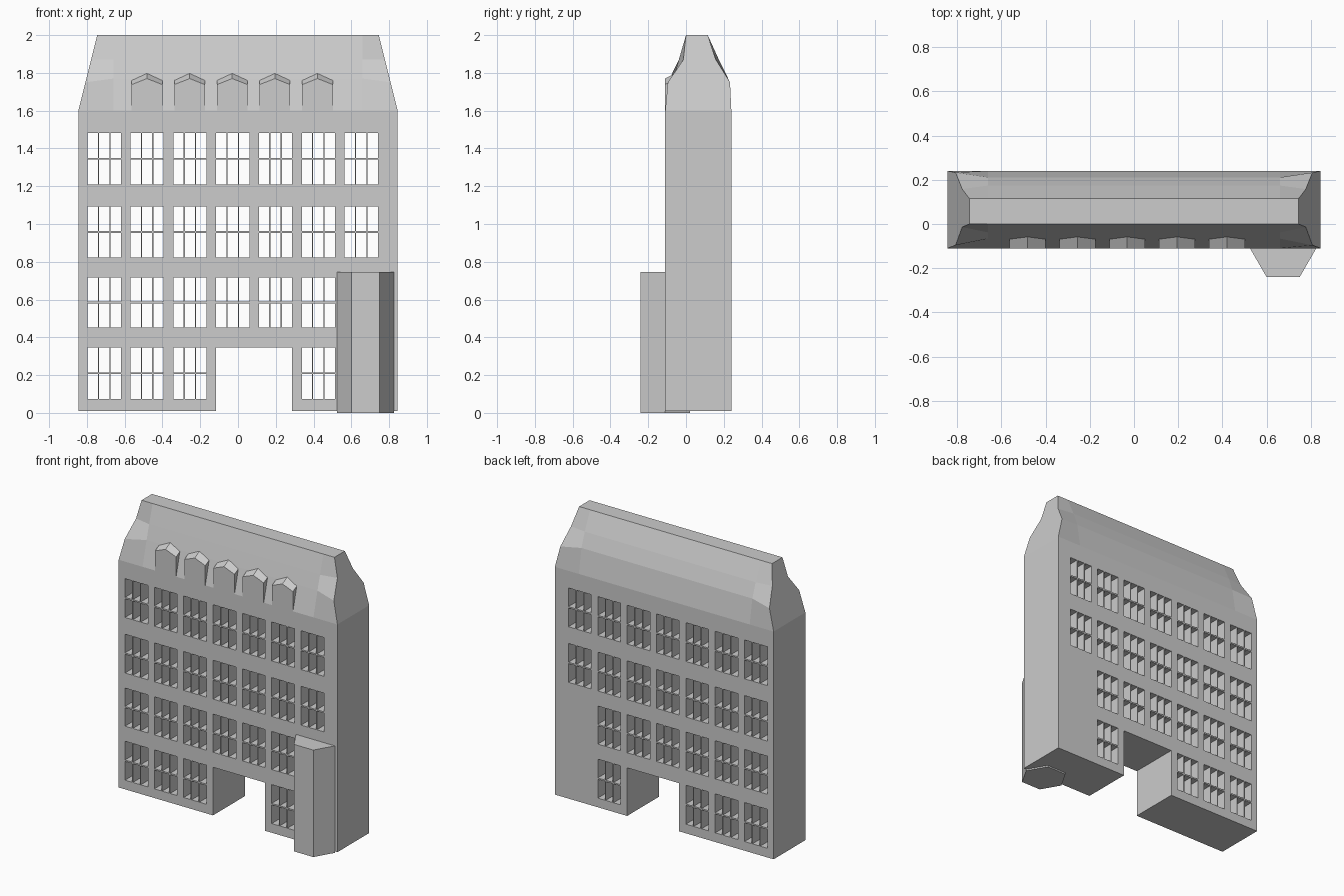
import bpy, bmesh, math

if "Cube" in bpy.data.objects:
    bpy.data.objects.remove(bpy.data.objects["Cube"])

stone = bpy.data.materials.new("light_grey_stone")
stone.diffuse_color = (0.604, 0.604, 0.604, 1)
stone.use_nodes = True
stone.node_tree.nodes["Principled BSDF"].inputs["Base Color"].default_value = stone.diffuse_color

FRONT, BACK = -0.11, 0.24
HALF, BASE, EAVE, TOP = 0.845, 0.01, 1.6, 2.0
PITCH = 0.2267


def finish(name, bm):
    bmesh.ops.recalc_face_normals(bm, faces=bm.faces)
    me = bpy.data.meshes.new(name)
    bm.to_mesh(me)
    bm.free()
    me.materials.append(stone)
    ob = bpy.data.objects.new(name, me)
    bpy.context.scene.collection.objects.link(ob)
    return ob


def loft(name, rings):
    """Join matching rings of points and cap both ends."""
    bm = bmesh.new()
    rows = [[bm.verts.new(p) for p in r] for r in rings]
    n = len(rows[0])
    for a, b in zip(rows, rows[1:]):
        for i in range(n):
            j = (i + 1) % n
            bm.faces.new((a[i], a[j], b[j], b[i]))
    bm.faces.new(rows[0])
    bm.faces.new(rows[-1])
    return finish(name, bm)


# Wall block: a grid of cells with window panes and passage left open
xs, zs = [-HALF, HALF], [BASE, EAVE]
pane_x, pane_z = {}, {}          # line position -> window column / row
for c in range(7):
    for p in range(3):
        x = -0.796 + c * PITCH + p * 0.0607
        pane_x[round(x, 4)] = c
        xs += [x, x + 0.0545]
for r, (lo, hi) in enumerate([(0.074, 0.346), (0.451, 0.717), (0.822, 1.093), (1.21, 1.481)]):
    mid = (lo + hi) / 2
    for a, b in ((lo, mid - 0.005), (mid + 0.005, hi)):
        pane_z[round(a, 4)] = r
        zs += [a, b]
xs, zs = sorted(xs), sorted(zs)
door_l, door_r, door_top = -0.796 + 3 * PITCH, -0.796 + 4 * PITCH + 0.176, 0.346


def is_open(x0, x1, z0, z1):
    cx, cz = (x0 + x1) / 2, (z0 + z1) / 2
    if door_l < cx < door_r and cz < door_top:
        return True
    c, r = pane_x.get(round(x0, 4)), pane_z.get(round(z0, 4))
    return c is not None and r is not None and not (c == 6 and r < 2)


bm = bmesh.new()
grid = {(i, k): bm.verts.new((x, (FRONT + BACK) / 2, z))
        for i, x in enumerate(xs) for k, z in enumerate(zs)}
for i in range(len(xs) - 1):
    for k in range(len(zs) - 1):
        if not is_open(xs[i], xs[i + 1], zs[k], zs[k + 1]):
            bm.faces.new((grid[i, k], grid[i + 1, k], grid[i + 1, k + 1], grid[i, k + 1]))
bmesh.ops.delete(bm, geom=[v for v in bm.verts if not v.link_faces], context='VERTS')
walls = finish("building_walls", bm)
solid = walls.modifiers.new("depth", 'SOLIDIFY')
solid.thickness = BACK - FRONT
solid.offset = 0

# Roof: straight mansard in the middle, pinched profile at the sloped ends
end = [(FRONT, EAVE), (-0.096, 1.75), (-0.014, 1.87), (0, TOP),
       (0.115, TOP), (0.158, 1.87), (0.233, 1.75), (BACK, EAVE)]
middle = [(FRONT, EAVE), (-0.066, 1.77), (-0.038, 1.87), (0, TOP),
          (0.115, TOP), (0.174, 1.87), (0.211, 1.77), (BACK, EAVE)]


def end_ring(s):
    return [(s * (HALF - 0.25 * (z - EAVE)), y, z) for y, z in end]


def mid_ring(x):
    return [(x, y, z) for y, z in middle]


loft("mansard_roof", [end_ring(-1), mid_ring(-0.66), mid_ring(0.66), end_ring(1)])

# Dormers: gabled boxes whose tops rise back into the roof
for d in range(5):
    cx = -0.482 + d * 0.2257
    rings = []
    for y, rise in ((FRONT - 0.001, 0), (-0.03, 0.042)):
        rings.append([(cx - 0.081, y, EAVE), (cx + 0.081, y, EAVE),
                      (cx + 0.081, y, 1.738 + rise), (cx, y, 1.77 + rise),
                      (cx - 0.081, y, 1.738 + rise)])
    loft("dormer_%d" % (d + 1), rings)

# Hexagonal stair tower half sunk into the front wall
hexagon = [(0.675 + 0.15 * math.cos(a * math.pi / 3),
            FRONT + 0.15 * math.sin(a * math.pi / 3)) for a in range(6)]
loft("stair_tower", [[(x, y, z) for x, y in hexagon] for z in (0, 0.747)])
